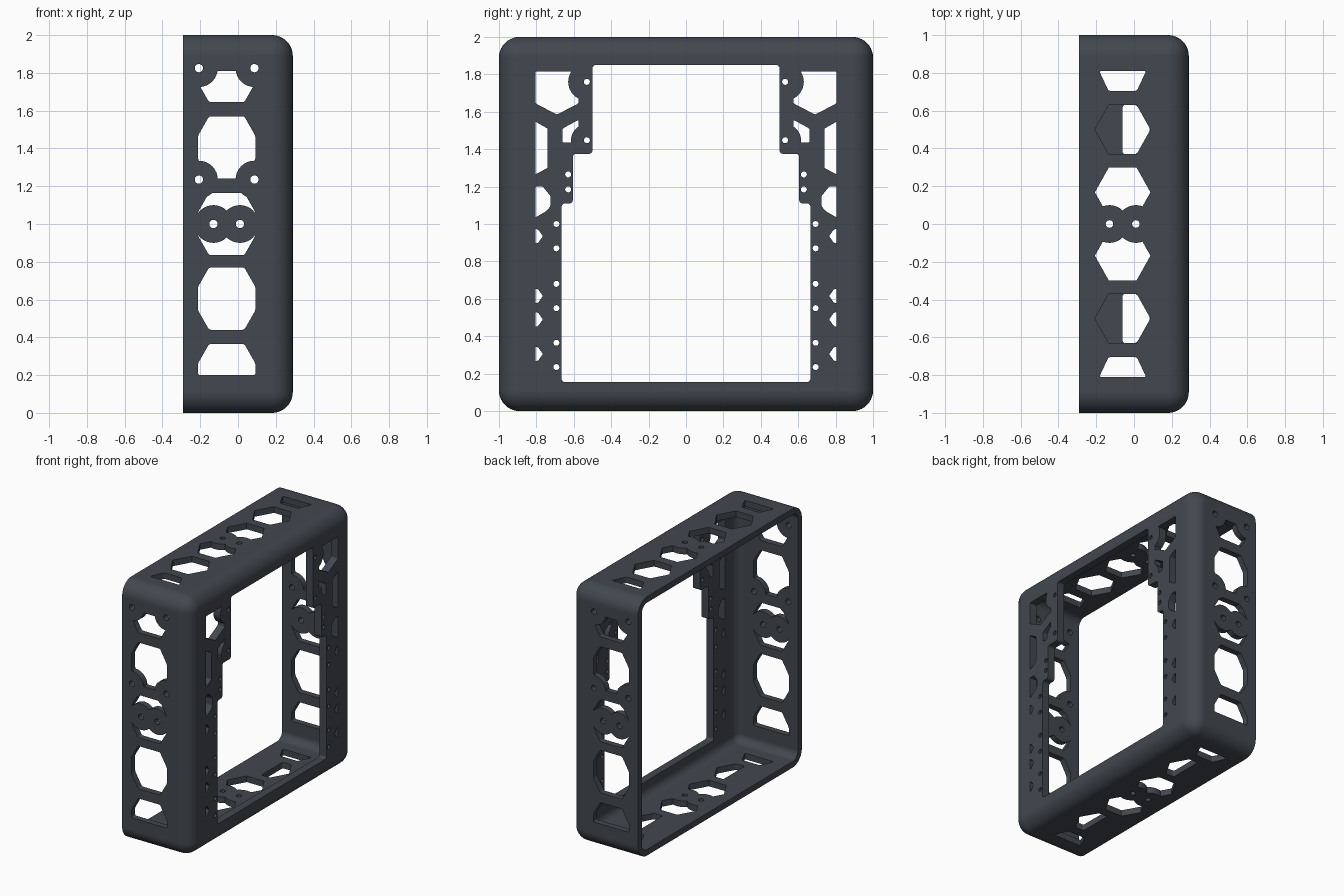
import bpy, bmesh
from math import cos, sin, pi, radians

if "Cube" in bpy.data.objects:
    bpy.data.objects.remove(bpy.data.objects["Cube"])


def make_object(name, bm):
    bmesh.ops.recalc_face_normals(bm, faces=bm.faces[:])
    me = bpy.data.meshes.new(name)
    bm.to_mesh(me)
    bm.free()
    ob = bpy.data.objects.new(name, me)
    bpy.context.collection.objects.link(ob)
    return ob


def tub(name, x0, x1, half, z0, z1, radius):
    """Box with rounded corners and a rounded +x rim; square at the -x end."""
    bm = bmesh.new()
    bmesh.ops.create_cube(bm, size=1)
    for v in bm.verts:
        v.co = (x1 if v.co.x > 0 else x0, half if v.co.y > 0 else -half,
                z1 if v.co.z > 0 else z0)
    edges = [e for e in bm.edges if any(v.co.x > x1 - 1e-4 for v in e.verts)]
    bmesh.ops.bevel(bm, geom=edges, offset=radius, segments=10, profile=0.5,
                    affect='EDGES', clamp_overlap=True)
    return make_object(name, bm)


def prism(bm, pts, axis, a, b, rnd=0.0):
    """Extrude a 2D outline along an axis, optionally rounding its corners."""
    put = {'x': lambda u, v, h: (h, u, v), 'y': lambda u, v, h: (u, h, v),
           'z': lambda u, v, h: (u, v, h)}[axis]
    n = len(pts)
    lo = [bm.verts.new(put(u, v, a)) for u, v in pts]
    hi = [bm.verts.new(put(u, v, b)) for u, v in pts]
    bm.faces.new(lo)
    bm.faces.new(hi[::-1])
    for i in range(n):
        j = (i + 1) % n
        bm.faces.new((lo[j], lo[i], hi[i], hi[j]))
    if rnd:
        edges = [bm.edges.get((p, q)) for p, q in zip(lo, hi)]
        bm.normal_update()
        bmesh.ops.bevel(bm, geom=edges, offset=rnd, segments=4, profile=0.5,
                        affect='EDGES', clamp_overlap=True)


def circle(c, r, n=32):
    return [(c[0] + r * cos(2 * pi * i / n), c[1] + r * sin(2 * pi * i / n)) for i in range(n)]


def cut(target, cutter):
    m = target.modifiers.new("cut", 'BOOLEAN')
    m.operation, m.solver, m.use_self, m.object = 'DIFFERENCE', 'EXACT', True, cutter
    bpy.context.view_layer.objects.active = target
    bpy.ops.object.modifier_apply(modifier=m.name)
    bpy.data.objects.remove(cutter)


def pierce(body, axis, holes, bosses, screws, screw_r):
    """Cut holes whose outlines go around round bosses, then drill the bosses.
    holes: (outline, from, to, rounding); bosses: (centre, radius)."""
    lo, hi = min(h[1] for h in holes), max(h[2] for h in holes)
    bm = bmesh.new()
    for pts, a, b, rnd in holes:
        prism(bm, pts, axis, a, b, rnd)
    cutter = make_object("hole_cutter", bm)
    for c, r in bosses:
        bm = bmesh.new()
        prism(bm, circle(c, r), axis, lo - 0.1, hi + 0.1)
        cut(cutter, make_object("boss_cutter", bm))
    cut(body, cutter)
    bm = bmesh.new()
    for c in screws:
        prism(bm, circle(c, screw_r, 24), axis, lo, hi)
    cut(body, make_object("screw_cutter", bm))


CX = -0.06   # centre line of the wall cutouts

# Shell: rounded tub, open towards -x
body = tub("frame_shell", -0.29, 0.29, 1.0, 0.0, 2.0, 0.11)
cut(body, tub("inner_cutter", -0.5, 0.23, 0.953, 0.047, 1.953, 0.06))

# Stepped opening in the face plate
half = [(0.665, 0.155), (0.665, 1.11), (0.605, 1.11), (0.605, 1.375), (0.5, 1.375), (0.5, 1.85)]
bm = bmesh.new()
prism(bm, half + [(-y, z) for y, z in half[::-1]], 'x', 0.1, 0.5, 0.018)
cut(body, make_object("opening_cutter", bm))


# Side walls: column of clipped hexagons
def side_hex(zc, up=1, down=1):
    pts = []
    if up:
        pts += [(0.152, 0.062), (0.093, 0.165), (-0.093, 0.165), (-0.152, 0.062)]
    else:
        pts += [(0.152, 0), (-0.152, 0)]
    if down:
        pts += [(-0.152, -0.062), (-0.093, -0.165), (0.093, -0.165), (0.152, -0.062)]
    else:
        pts += [(-0.152, 0), (0.152, 0)]
    return [(CX + u, zc + v) for u, v in pts]


side = [side_hex(0.2, down=0), side_hex(0.605), side_hex(1.0), side_hex(1.405),
        side_hex(1.81, up=0)]
side_screws = [(CX + s * 0.147, z) for s in (-1, 1) for z in (1.235, 1.825)]
side_screws += [(CX + s * 0.07, 1.0) for s in (-1, 1)]
pierce(body, 'y', [(p, -1.1, 1.1, 0.01) for p in side],
       [(c, 0.1) for c in side_screws], side_screws, 0.022)

# Top and bottom walls: row of hexagons, half hexagons in the floor at y = +-0.5
holes = []
for s in (-1, 1):
    def hexa(yc):
        return [(CX + u, s * (yc + v)) for u, v in
                ((0.147, 0), (0.074, 0.13), (-0.074, 0.13),
                 (-0.147, 0), (-0.074, -0.13), (0.074, -0.13))]
    end = [(CX + u, s * v) for u, v in ((-0.075, 0.705), (0.075, 0.705), (0.124, 0.81), (-0.124, 0.81))]
    holes += [(hexa(0.168), -0.1, 2.1, 0), (end, -0.1, 2.1, 0.01), (hexa(0.5), 1.5, 2.1, 0)]
    floor = [(CX, s * 0.37), (CX + 0.074, s * 0.37), (CX + 0.147, s * 0.5),
             (CX + 0.074, s * 0.63), (CX, s * 0.63)]
    holes.append((floor, -0.1, 0.5, 0.012))
top_screws = [(CX + s * 0.07, 0.0) for s in (-1, 1)]
pierce(body, 'z', holes, [(c, 0.1) for c in top_screws], top_screws, 0.02)

# Face plate rails: lattice holes and screw holes, mirrored in y
rail = [
    [(0.575, 1.815), (0.805, 1.815), (0.805, 1.645), (0.69, 1.585), (0.575, 1.645)],
    [(0.74, 1.51), (0.805, 1.547), (0.805, 1.265), (0.74, 1.30)],
    [(0.575, 1.557), (0.66, 1.51), (0.66, 1.435), (0.575, 1.435)],
    [(0.805, 1.2), (0.765, 1.2), (0.725, 1.15), (0.725, 1.095), (0.745, 1.07), (0.805, 1.035)],
]
for z in (0.935, 0.615, 0.49, 0.305):
    rail.append([(0.805, z - 0.04), (0.79, z - 0.035), (0.765, z), (0.79, z + 0.035), (0.805, z + 0.04)])
rail_screws = [(0.53, 1.76), (0.53, 1.448), (0.63, 1.265), (0.63, 1.185)]
rail_screws += [(0.693, z) for z in (1.0, 0.87, 0.68, 0.55, 0.365, 0.235)]
rail_bosses = [((0.53, 1.76), 0.1), ((0.53, 1.448), 0.085)]
flip = lambda pts, s: [(s * y, z) for y, z in pts]
both = (-1, 1)
pierce(body, 'x', [(flip(p, s), 0.1, 0.4, 0.006) for s in both for p in rail],
       [((s * c[0], c[1]), r) for s in both for c, r in rail_bosses],
       [c for s in both for c in flip(rail_screws, s)], 0.016)

# Smooth fillets, crisp edges, dark grey finish
mat = bpy.data.materials.new("dark_grey")
mat.diffuse_color = (0.055, 0.065, 0.08, 1)
mat.use_nodes = True
mat.node_tree.nodes["Principled BSDF"].inputs["Base Color"].default_value = mat.diffuse_color
body.data.materials.clear()
body.data.materials.append(mat)
bpy.ops.object.select_all(action='DESELECT')
body.select_set(True)
bpy.context.view_layer.objects.active = body
bpy.ops.object.shade_smooth_by_angle(angle=radians(30))
wn = body.modifiers.new("weighted_normals", 'WEIGHTED_NORMAL')
wn.keep_sharp = True
